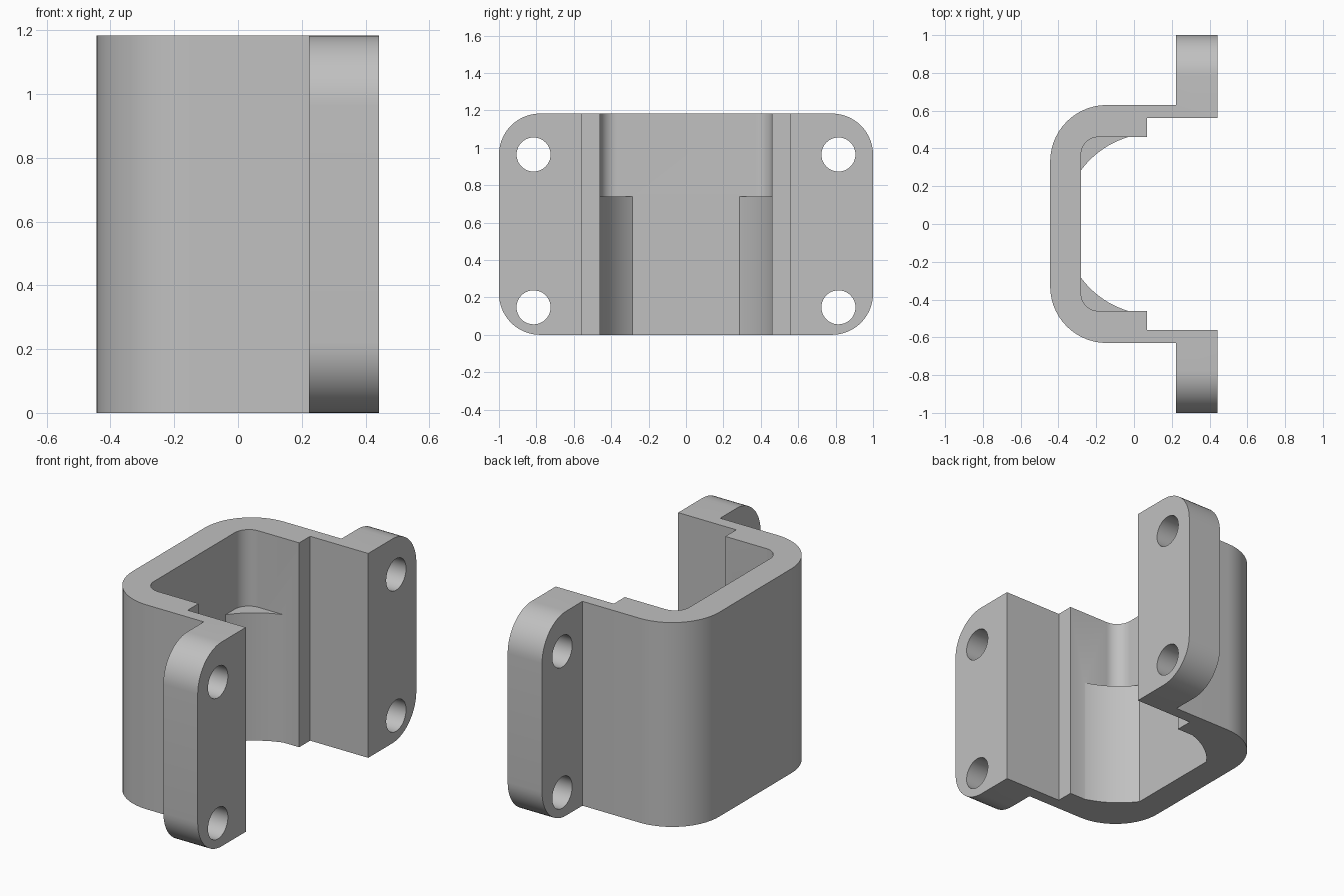
import bpy, bmesh
from math import pi, sin, cos, atan2, radians
from mathutils import Matrix

HEIGHT = 1.183
PAD_TOP = 0.74
OUT_R, IN_R, EAR_R, HOLE_R = 0.30, 0.09, 0.22, 0.091

cube = bpy.data.objects.get("Cube")
if cube:
    bpy.data.objects.remove(cube, do_unlink=True)

# Material
grey = bpy.data.materials.new("plain_grey")
grey.use_nodes = True
color = (0.53, 0.53, 0.53, 1)
grey.diffuse_color = color
grey.node_tree.nodes["Principled BSDF"].inputs["Base Color"].default_value = color


def arc(cx, cy, r, start, end, steps=14):
    angles = [start + (end - start) * i / steps for i in range(steps + 1)]
    return [(cx + r * cos(a), cy + r * sin(a)) for a in angles]


def make_object(name, bm):
    bmesh.ops.recalc_face_normals(bm, faces=bm.faces)
    mesh = bpy.data.meshes.new(name)
    bm.to_mesh(mesh)
    bm.free()
    mesh.materials.append(grey)
    obj = bpy.data.objects.new(name, mesh)
    bpy.context.collection.objects.link(obj)
    return obj


def extrude_outline(points, height):
    bm = bmesh.new()
    face = bm.faces.new([bm.verts.new((x, y, 0)) for x, y in points])
    top = bmesh.ops.extrude_face_region(bm, geom=[face])["geom"]
    verts = [v for v in top if isinstance(v, bmesh.types.BMVert)]
    bmesh.ops.translate(bm, verts=verts, vec=(0, 0, height))
    return bm


def combine(target, helper, operation):
    mod = target.modifiers.new(operation.title(), "BOOLEAN")
    mod.object, mod.operation, mod.solver = helper, operation, "EXACT"
    bpy.context.view_layer.objects.active = target
    bpy.ops.object.modifier_apply(modifier=mod.name)
    bpy.data.objects.remove(helper, do_unlink=True)


# Channel profile: the +y half from the ear round to the back wall, then mirrored
outer = [(0.442, 1), (0.222, 1), (0.222, 0.63)]
outer += arc(-0.444 + OUT_R, 0.63 - OUT_R, OUT_R, pi / 2, pi)
inner = arc(-0.28 + IN_R, 0.46 - IN_R, IN_R, pi, pi / 2)
inner += [(0.07, 0.46), (0.07, 0.56), (0.442, 0.56)]


def flip(points):
    return [(x, -y) for x, y in reversed(points)]


bm = extrude_outline(outer + flip(outer) + flip(inner) + inner, HEIGHT)

# Round the outer corners of both mounting ears
corners = [e for e in bm.edges
           if all(abs(v.co.y) > 0.99 for v in e.verts)
           and abs(e.verts[0].co.z - e.verts[1].co.z) < 0.01]
bmesh.ops.bevel(bm, geom=corners, offset=EAR_R, segments=14,
                profile=0.5, affect="EDGES")
bracket = make_object("channel_bracket", bm)

# Concave pads in the lower inside corners, part of one round bore
BORE_X, BORE_R = 0.106, 0.48
for side in (1, -1):
    curve = arc(BORE_X, 0, BORE_R, atan2(0.475, -0.09), atan2(0.265, -0.40))
    outline = [(x, side * y) for x, y in curve + [(-0.30, 0.265), (-0.30, 0.475)]]
    pad = make_object("corner_pad", extrude_outline(outline, PAD_TOP))
    combine(bracket, pad, "UNION")

# Bolt holes through the ears
for y in (-0.815, 0.815):
    for z in (0.147, 0.964):
        bm = bmesh.new()
        bmesh.ops.create_cone(
            bm, cap_ends=True, segments=40, radius1=HOLE_R, radius2=HOLE_R, depth=0.5,
            matrix=Matrix.Translation((0.33, y, z)) @ Matrix.Rotation(pi / 2, 4, "Y"))
        combine(bracket, make_object("hole_cutter", bm), "DIFFERENCE")

# Smooth the rounds, keep the edges sharp
bpy.ops.object.select_all(action="DESELECT")
bracket.select_set(True)
bpy.context.view_layer.objects.active = bracket
bpy.ops.object.shade_smooth_by_angle(angle=radians(25))
